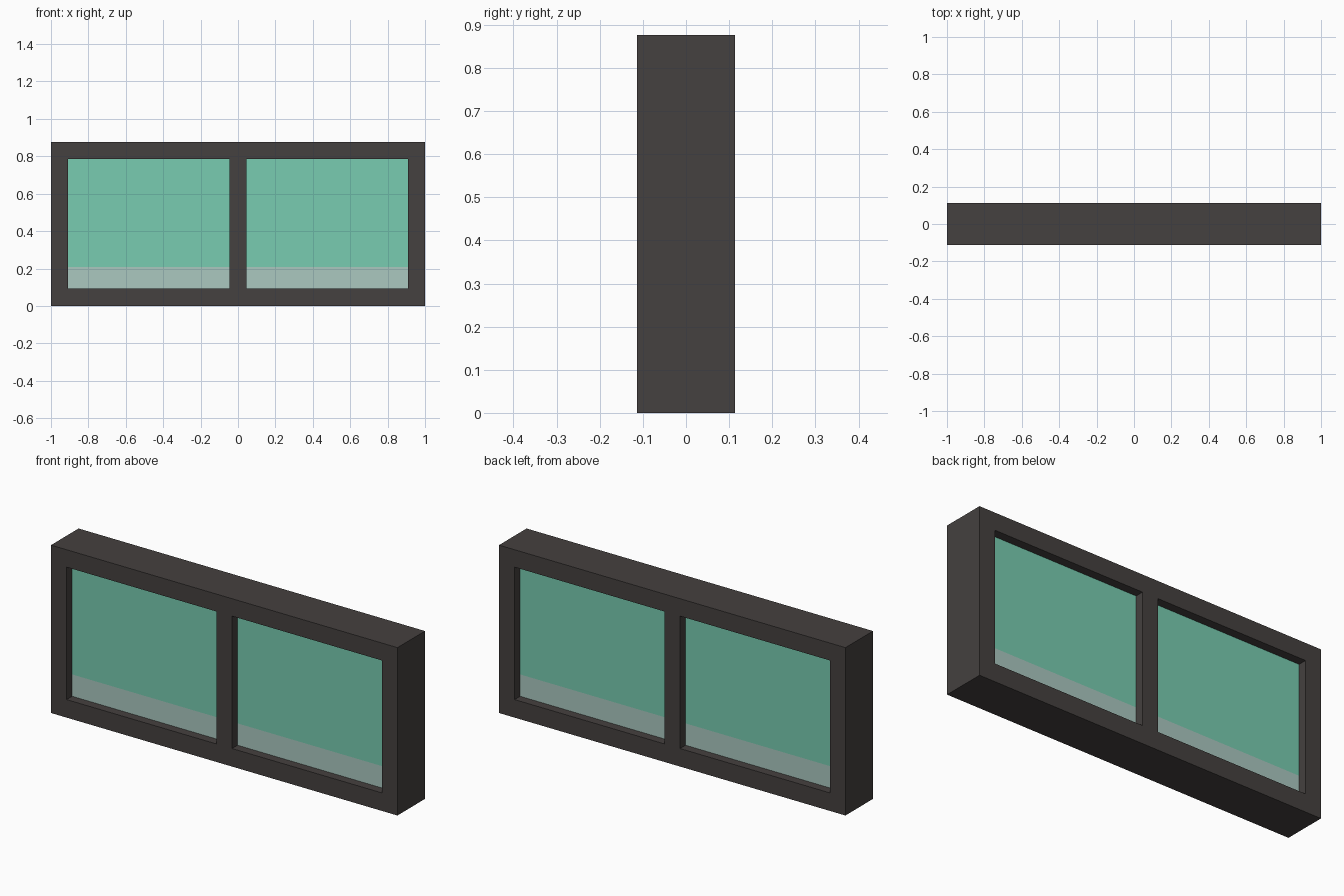
import bpy, bmesh
from mathutils import Vector

if "Cube" in bpy.data.objects:
    bpy.data.objects.remove(bpy.data.objects["Cube"])

W, H, D = 1.0, 0.876, 0.1135      # half width, height, half depth
BORDER, MULLION = 0.09, 0.045     # frame border, half of the centre bar
Z0, Z1 = 0.094, 0.785             # opening bottom and top
GLASS, BAND = 0.068, 0.208        # half thickness of panes, top of frosted band


def material(name, rgb):
    m = bpy.data.materials.new(name)
    m.diffuse_color = (*rgb, 1.0)
    m.use_nodes = True
    m.node_tree.nodes["Principled BSDF"].inputs["Base Color"].default_value = m.diffuse_color
    return m


dark = material("dark_frame", (0.059, 0.052, 0.050))
green = material("green_glass", (0.188, 0.604, 0.440))
pale = material("pale_band", (0.405, 0.578, 0.527))


def finish(name, bm, mats):
    bmesh.ops.recalc_face_normals(bm, faces=bm.faces)
    me = bpy.data.meshes.new(name)
    bm.to_mesh(me)
    bm.free()
    for m in mats:
        me.materials.append(m)
    ob = bpy.data.objects.new(name, me)
    bpy.context.collection.objects.link(ob)
    return ob


# Frame: a grid of cells with two left out, extruded through its depth
xs = [-W, -W + BORDER, -MULLION, MULLION, W - BORDER, W]
zs = [0, Z0, Z1, H]
bm = bmesh.new()
v = [[bm.verts.new((x, -D, z)) for z in zs] for x in xs]
for i in range(5):
    for j in range(3):
        if j == 1 and i in (1, 3):
            continue
        bm.faces.new((v[i][j], v[i + 1][j], v[i + 1][j + 1], v[i][j + 1]))
ext = bmesh.ops.extrude_face_region(bm, geom=bm.faces[:], use_keep_orig=True)
bmesh.ops.translate(bm, vec=(0, 2 * D, 0),
                    verts=[g for g in ext["geom"] if isinstance(g, bmesh.types.BMVert)])
finish("window_frame", bm, [dark])

# Panes: recessed slabs, cut at the band height and coloured by height
LAP = 0.004
for side, name in ((-1, "left_pane"), (1, "right_pane")):
    bm = bmesh.new()
    bmesh.ops.create_cube(bm, size=1)
    bmesh.ops.scale(bm, verts=bm.verts,
                    vec=(W - BORDER - MULLION + 2 * LAP, 2 * GLASS, Z1 - Z0 + 2 * LAP))
    bmesh.ops.translate(bm, verts=bm.verts,
                        vec=(side * (W - BORDER + MULLION) / 2, 0, (Z0 + Z1) / 2))
    bmesh.ops.bisect_plane(bm, geom=bm.verts[:] + bm.edges[:] + bm.faces[:],
                           plane_co=Vector((0, 0, BAND)), plane_no=Vector((0, 0, 1)))
    for f in bm.faces:
        f.material_index = 1 if f.calc_center_median().z < BAND else 0
    finish(name, bm, [green, pale])
